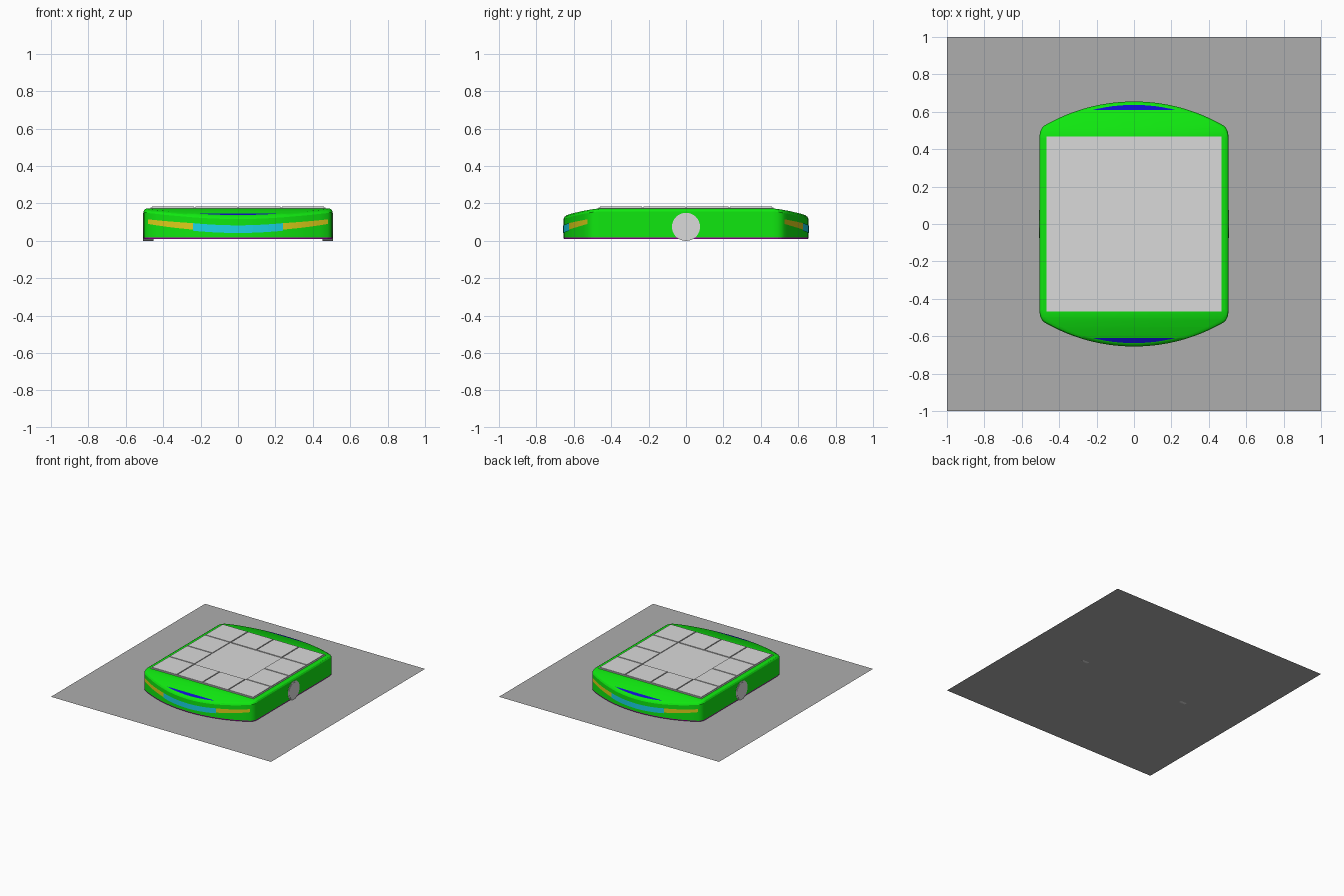
import bpy, bmesh, math
from mathutils import Vector

if "Cube" in bpy.data.objects:
    bpy.data.objects.remove(bpy.data.objects["Cube"])


def material(name, r, g, b):
    m = bpy.data.materials.new(name)
    m.use_nodes = True
    m.diffuse_color = (r, g, b, 1)
    m.node_tree.nodes["Principled BSDF"].inputs["Base Color"].default_value = (r, g, b, 1)
    return m


GREEN = material("body green", 0.005, 0.8, 0.005)
BLUE = material("sensor blue", 0.005, 0.005, 0.6)
CYAN = material("light cyan", 0.01, 0.66, 0.8)
YELLOW = material("light yellow", 0.72, 0.62, 0.01)
MAGENTA = material("base magenta", 0.65, 0.0, 0.65)
GREY = material("panel grey", 0.7, 0.7, 0.7)
FLOOR = material("floor grey", 0.42, 0.42, 0.42)

SIDE, RADIUS, END = 0.505, 0.957, 0.655


def arc_y(x):
    """Half-length of the bowed end at a given x."""
    return END - RADIUS + math.sqrt(RADIUS ** 2 - x * x)


def outline(inset=0.0):
    """Plan of the body: straight sides, rounded corners, bowed ends."""
    quarter = [(SIDE, 0.47), (0.502, 0.492), (0.494, 0.511)]
    quarter += [(x, arc_y(x)) for x in [0.04 * i for i in range(12, 0, -1)]]
    half = quarter + [(0, END)] + [(-x, y) for x, y in reversed(quarter)]
    pts = half + [(-x, -y) for x, y in half]
    kx, ky = 1 - inset / SIDE, 1 - inset / END
    return [(x * kx, y * ky) for x, y in pts]


def finish(bm, name, mats, smooth=False):
    bmesh.ops.recalc_face_normals(bm, faces=bm.faces)
    mesh = bpy.data.meshes.new(name)
    bm.to_mesh(mesh)
    bm.free()
    ob = bpy.data.objects.new(name, mesh)
    bpy.context.collection.objects.link(ob)
    for m in mats:
        mesh.materials.append(m)
    if smooth:
        bpy.ops.object.select_all(action='DESELECT')
        ob.select_set(True)
        bpy.context.view_layer.objects.active = ob
        bpy.ops.object.shade_smooth_by_angle(angle=math.radians(25))
    return ob


def loft(levels):
    """Stack outline rings given as (inset, z) and cap both ends."""
    bm = bmesh.new()
    rings = [[bm.verts.new((x, y, z)) for x, y in outline(i)] for i, z in levels]
    for a, b in zip(rings, rings[1:]):
        for k in range(len(a)):
            j = (k + 1) % len(a)
            bm.faces.new((a[k], a[j], b[j], b[k]))
    bm.faces.new(rings[0][::-1])
    bm.faces.new(rings[-1])
    return bm


def box(name, x0, x1, y0, y1, z0, z1, mat):
    bm = bmesh.new()
    bmesh.ops.create_cube(bm, size=1)
    for v in bm.verts:
        v.co = Vector(((x0 + x1) / 2 + v.co.x * (x1 - x0),
                       (y0 + y1) / 2 + v.co.y * (y1 - y0),
                       (z0 + z1) / 2 + v.co.z * (z1 - z0)))
    return finish(bm, name, [mat])


# Body shell: top slopes down towards both ends, with blue sensor strips
DROPS = [(0.46, 0), (0.5, 0.005), (0.55, 0.014), (0.61, 0.028), (0.66, 0.043)]


def drop(y):
    y = abs(y)
    for (a, da), (b, db) in zip(DROPS, DROPS[1:]):
        if a <= y <= b:
            return da + (db - da) * (y - a) / (b - a)
    return 0


body = loft([(0, 0.018), (0, 0.158), (0.006, 0.168), (0.018, 0.174)])
for cut, _ in DROPS[:-1]:
    for s in (1, -1):
        bmesh.ops.bisect_plane(body, geom=body.verts[:] + body.edges[:] + body.faces[:],
                               plane_co=(0, s * cut, 0), plane_no=(0, 1, 0))
for f in body.faces:
    c = f.calc_center_median()
    f.material_index = int(c.z > 0.173 and abs(c.y) > 0.61)
for v in body.verts:
    if v.co.z > 0.1:
        v.co.z -= drop(v.co.y)
finish(body, "body_shell", [GREEN, BLUE], smooth=True)

# Bottom cover
finish(loft([(0.002, 0.01), (0, 0.018)]), "bottom_cover", [MAGENTA])


# Light bands wrapped along both bowed ends
def light_band(name, x0, x1, sy, low, high, mat):
    bm = bmesh.new()
    prev = None
    for i in range(13):
        x = x0 + (x1 - x0) * i / 12
        t = (x / 0.48) ** 2
        y = sy * (arc_y(x) + 0.002)
        pair = [bm.verts.new((x, y, z0 + (z1 - z0) * t)) for z0, z1 in (low, high)]
        if prev:
            bm.faces.new((prev[0], pair[0], pair[1], prev[1]))
        prev = pair
    out = Vector((0, sy, 0))
    ob = finish(bm, name, [mat])
    if ob.data.polygons[0].normal.dot(out) < 0:
        ob.data.flip_normals()


for end, sy in (("front", -1), ("back", 1)):
    light_band(end + "_centre_light", -0.24, 0.24, sy, (0.042, 0.09), (0.083, 0.13), CYAN)
    for side, sx in (("left", 1), ("right", -1)):
        light_band(f"{end}_{side}_light", sx * 0.24, sx * 0.48, sy,
                   (0.05, 0.09), (0.088, 0.115), YELLOW)

# Top deck: base plate with a ring of twelve square tiles
PITCH, GAP = 0.2325, 0.004
box("deck_plate", -0.468, 0.468, -0.468, 0.468, 0.165, 0.177, GREY)
for i in range(4):
    for j in range(4):
        if i in (0, 3) or j in (0, 3):
            x, y = (i - 2) * PITCH, (j - 2) * PITCH
            box(f"deck_tile_{i}_{j}", x + GAP, x + PITCH - GAP,
                y + GAP, y + PITCH - GAP, 0.176, 0.183, GREY)

# Side wheels with a shallow raised hub
for side, sx in (("left", 1), ("right", -1)):
    for part, r, x, depth in (("wheel", 0.075, 0.4795, 0.055), ("hub", 0.064, 0.48, 0.058)):
        bpy.ops.mesh.primitive_cylinder_add(vertices=48, radius=r, depth=depth,
                                            location=(sx * x, 0, 0.075),
                                            rotation=(0, math.pi / 2, 0))
        ob = bpy.context.object
        ob.name = f"{side}_{part}"
        ob.data.materials.append(GREY)
        bpy.ops.object.shade_smooth_by_angle(angle=math.radians(30))

# Floor sheet
bm = bmesh.new()
bmesh.ops.create_grid(bm, x_segments=1, y_segments=1, size=1)
for v in bm.verts:
    v.co.z = 0.001
finish(bm, "floor_sheet", [FLOOR])
